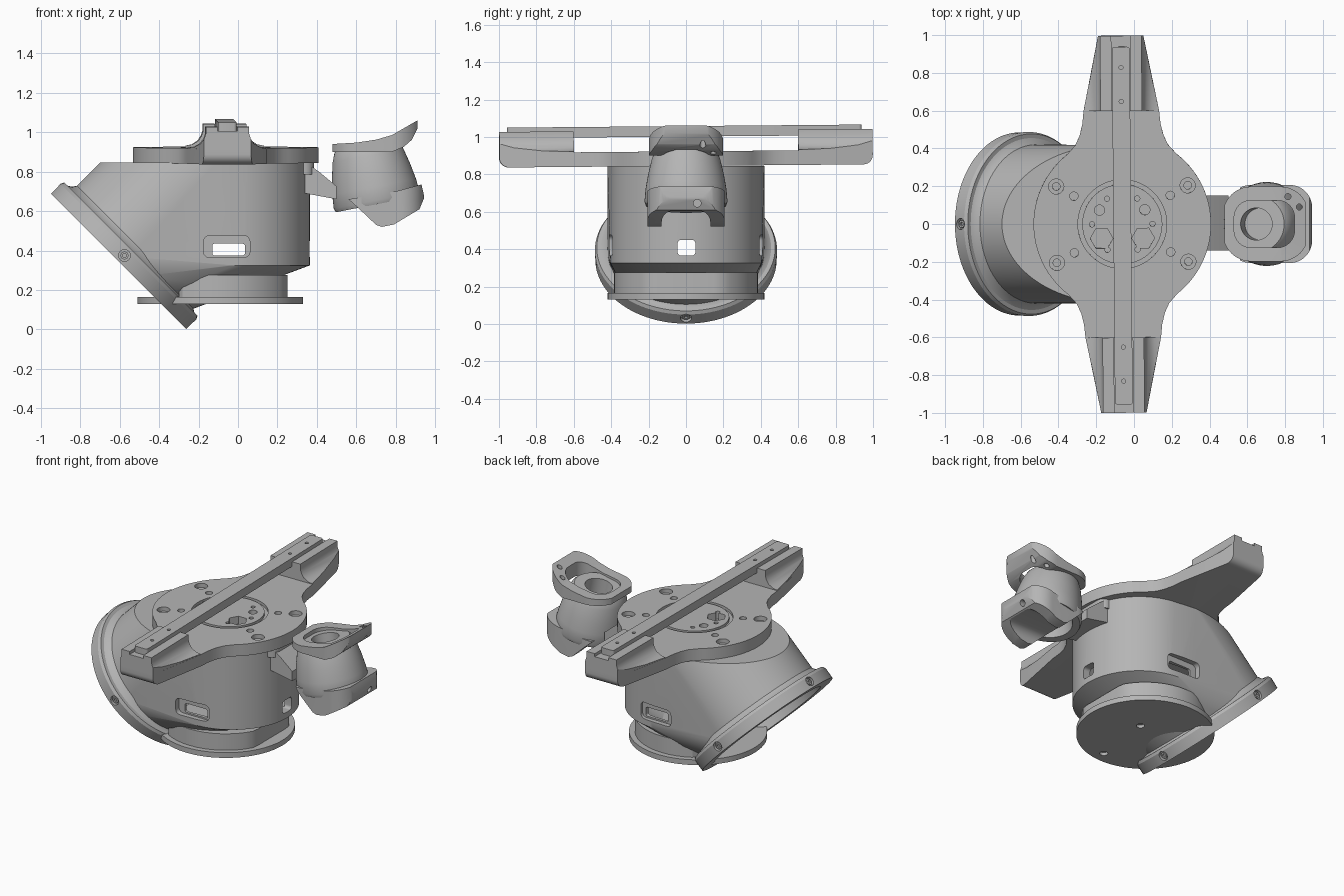
import bpy, bmesh, math
from mathutils import Matrix, Vector

cube = bpy.data.objects.get("Cube")
if cube:
    bpy.data.objects.remove(cube)

GREY = 0.46
mat = bpy.data.materials.new("plain grey")
mat.use_nodes = True
mat.diffuse_color = (GREY, GREY, GREY, 1)
bsdf = mat.node_tree.nodes["Principled BSDF"]
bsdf.inputs["Base Color"].default_value = (GREY, GREY, GREY, 1)
bsdf.inputs["Roughness"].default_value = 0.6


def make(name, bm, matrix=None):
    if matrix:
        bm.transform(matrix)
    bmesh.ops.recalc_face_normals(bm, faces=bm.faces)
    me = bpy.data.meshes.new(name)
    bm.to_mesh(me)
    bm.free()
    me.materials.append(mat)
    ob = bpy.data.objects.new(name, me)
    bpy.context.scene.collection.objects.link(ob)
    return ob


def boolean(ob, cutters, op='DIFFERENCE'):
    for c in cutters:
        m = ob.modifiers.new("cut", 'BOOLEAN')
        m.operation, m.object, m.solver = op, c, 'EXACT'
        bpy.context.view_layer.update()
        ev = ob.evaluated_get(bpy.context.evaluated_depsgraph_get())
        me = bpy.data.meshes.new_from_object(ev)
        ob.modifiers.clear()
        ob.data = me
        bpy.data.objects.remove(c)
    return ob


def prism(name, pts, axis, lo, hi, matrix=None):
    """Extrude a flat outline along x, y or z."""
    put = {'x': lambda a, b, h: (h, a, b), 'y': lambda a, b, h: (a, h, b), 'z': lambda a, b, h: (a, b, h)}[axis]
    bm = bmesh.new()
    ends = [[bm.verts.new(put(a, b, h)) for a, b in pts] for h in (lo, hi)]
    for ring in ends:
        bm.faces.new(ring)
    for i in range(len(pts)):
        j = (i + 1) % len(pts)
        bm.faces.new((ends[0][i], ends[0][j], ends[1][j], ends[1][i]))
    return make(name, bm, matrix)


def lathe(name, profile, matrix=None, closed=False, n=64):
    """Turn (radius, height) pairs about z; closed makes a ring."""
    bm = bmesh.new()
    rings = [[bm.verts.new((r * math.cos(math.tau * i / n), r * math.sin(math.tau * i / n), z))
              for i in range(n)] for r, z in profile]
    pairs = list(zip(rings, rings[1:]))
    if closed:
        pairs.append((rings[-1], rings[0]))
    else:
        bm.faces.new(rings[0])
        bm.faces.new(rings[-1])
    for a, b in pairs:
        for i in range(n):
            j = (i + 1) % n
            bm.faces.new((a[i], a[j], b[j], b[i]))
    return make(name, bm, matrix)


def drum(name, x, y, r, lo, hi, n=32):
    return lathe(name, [(r, lo), (r, hi)], Matrix.Translation((x, y, 0)), n=n)


def rounded(x0, x1, y0, y1, r, n=8):
    pts = []
    for k, (cx, cy) in enumerate(((x1 - r, y1 - r), (x0 + r, y1 - r), (x0 + r, y0 + r), (x1 - r, y0 + r))):
        for i in range(n + 1):
            a = math.pi / 2 * (k + i / n)
            pts.append((cx + r * math.cos(a), cy + r * math.sin(a)))
    return pts


def circle(r, n=96):
    return [(r * math.cos(math.tau * i / n), r * math.sin(math.tau * i / n)) for i in range(n)]


# Tilted mounting flange frame: local z runs up into the body
FLANGE = Matrix.Translation((-0.605, 0, 0.345)) @ Matrix.Rotation(math.radians(45), 4, 'Y')


def housing(name, inset, start, top, low):
    """Hull joining the tilted collar to the upright drum."""
    r = 0.42 - inset
    pts = [FLANGE @ Vector((x, y, start)) for x, y in circle(r)]
    pts += [Vector((-0.105 + x * 1.414 - (0.845 - top), y, top)) for x, y in circle(r) if x < 0]
    drum_r = 0.405 - inset
    for x, y in circle(drum_r):
        if x > -0.1:
            pts += [Vector((-0.04 + x, y, top)), Vector((-0.04 + x, y, low + 0.09))]
    pts += [Vector((-0.27 + x, y, low)) for x, y in circle(0.36 - inset) if x > 0]
    bm = bmesh.new()
    for p in pts:
        bm.verts.new(p)
    out = bmesh.ops.convex_hull(bm, input=bm.verts)
    bmesh.ops.delete(bm, geom=list({g for g in out["geom_interior"] if isinstance(g, bmesh.types.BMVert)}), context='VERTS')
    bmesh.ops.dissolve_limit(bm, angle_limit=0.01, verts=bm.verts, edges=bm.edges)
    return make(name, bm)


# Hollow body with side windows and an end window
body = housing("body_housing", 0, 0.06, 0.845, 0.235)
boolean(body, [housing("cavity", 0.05, -0.03, 0.8, 0.28)])
cuts = [prism("window", rounded(-0.13, 0.035, 0.375, 0.435, 0.012), 'y', -0.6, 0.6),
        prism("end_window", rounded(-0.045, 0.05, 0.365, 0.45, 0.02), 'x', 0.2, 0.6)]
for s in (-1, 1):
    cuts.append(prism("recess", rounded(-0.175, 0.06, 0.365, 0.475, 0.03), 'y', *sorted((s * 0.375, s * 0.6))))
boolean(body, cuts)

# Flange ring with four radial bolts
flange = lathe("mounting_flange", [(0.395, 0), (0.485, 0), (0.487, 0.07), (0.477, 0.088), (0.455, 0.088),
                                   (0.435, 0.1), (0.418, 0.125), (0.395, 0.1)], FLANGE, closed=True, n=96)
bolt_holes = []
for k in range(4):
    side = FLANGE @ Matrix.Rotation(k * math.pi / 2, 4, 'Z') @ Matrix.Translation((0, 0, 0.042)) @ Matrix.Rotation(math.pi / 2, 4, 'Y')
    bolt_holes.append(lathe("hole", [(0.03, 0.465), (0.03, 0.55)], side, n=24))
    lathe("flange_bolt", [(0.02, 0.44), (0.02, 0.478), (0.01, 0.478), (0.01, 0.468)], side, n=24)
boolean(flange, bolt_holes)

# Base disc and neck
base = lathe("base_disc", [(0.42, 0.13), (0.42, 0.165)], Matrix.Translation((-0.09, 0, 0)), n=96)
boolean(base, [drum("hole", 0.0, 0.06, 0.025, 0.1, 0.15), drum("hole", -0.045, -0.34, 0.025, 0.1, 0.15)])
neck = [(min(max(x - 0.09, -0.3), 0.25), y) for x, y in circle(0.385, 48)]
neck = [p for i, p in enumerate(neck) if p[0] not in (-0.3, 0.25) or abs(p[1]) > 0.13]
prism("neck", neck, 'z', 0.16, 0.275)

# Turntable: disc blending into two tapered arms, turned and tilted slightly
TABLE = (Matrix.Translation((-0.062, 0, 0.85)) @ Matrix.Rotation(math.radians(0.5), 4, 'Z')
         @ Matrix.Rotation(math.radians(0.5), 4, 'X'))
quarter = [(0.47 * math.cos(math.radians(a)), 0.47 * math.sin(math.radians(a))) for a in range(0, 53, 4)]
quarter += [(0.245, 0.42), (0.222, 0.47), (0.207, 0.53), (0.2, 0.6), (0.12, 0.998)]
outline = quarter + [(-x, y) for x, y in quarter[:0:-1]]
outline += [(-x, -y) for x, y in outline if abs(y) > 0 or x > 0]
plate = prism("turntable_plate", outline, 'z', -0.005, 0.073)
side = rounded(-0.998, 0.998, -0.005, 0.6, 0.05)
boolean(plate, [prism("end_rounding", side, 'x', -1, 1)], 'INTERSECT')
holes = [lathe("groove", [(0.235, 0.055), (0.235, 0.1), (0.212, 0.1), (0.212, 0.055)], closed=True)]
for sx in (-1, 1):
    for sy in (-1, 1):
        holes += [drum("bore", sx * 0.348, sy * 0.202, 0.04, 0.045, 0.1),
                  drum("bore", sx * 0.348, sy * 0.202, 0.02, 0.01, 0.1),
                  drum("bore", sx * 0.255, sy * 0.15, 0.022, 0.03, 0.1)]
        if sy > 0:
            holes.append(drum("bore", sx * 0.12, 0.075, 0.027, 0.02, 0.1))
        holes.append(drum("bore", sx * 0.08, sy * 0.135, 0.014, 0.02, 0.1, 16))
    holes += [drum("bore", sx * 0.16, 0.0, 0.014, 0.02, 0.1, 16),
              prism("pocket", [(sx * (0.11 + x), -0.075 + y) for x, y in circle(0.06, 6)], 'z', 0.02, 0.1)]
boolean(plate, holes)
plate.data.transform(TABLE)

# Flared end towers carrying the rail
flare = [(0.21, 0.06), (0.21, 0.075), (0.165, 0.082), (0.135, 0.1), (0.118, 0.125), (0.11, 0.15), (0.11, 0.185)]
section = flare + [(0.05, 0.185), (0.05, 0.165)]
section += [(-x, z) for x, z in section[::-1]]
for s, label in ((-1, "front"), (1, "back")):
    tower = prism(label + "_rail_tower", section, 'y', *sorted((s * 0.6, s * 1.0)))
    taper = [(-0.2, s * 0.59), (0.2, s * 0.59), (0.12, s * 0.998), (-0.12, s * 0.998)]
    boolean(tower, [prism("taper", taper, 'z', 0, 0.3)], 'INTERSECT')
    tower.data.transform(TABLE)
rail = prism("rail", rounded(-0.047, 0.047, -0.955, 0.94, 0.015, 4), 'z', 0.152, 0.208)
boolean(rail, [drum("hole", 0, y, 0.011, 0.19, 0.3, 16) for y in (-0.83, -0.65, 0.65, 0.83)])
rail.data.transform(TABLE)

# Bracket from body to side pod
prism("pod_bracket", [(0.2, 0.84), (0.36, 0.835), (0.41, 0.8), (0.5, 0.725), (0.5, 0.66), (0.34, 0.69), (0.2, 0.69)],
      'y', -0.14, 0.15)
prism("body_lip", rounded(0.08, 0.385, -0.16, 0.16, 0.05), 'z', 0.785, 0.847)

# Side pod: tilted hollow barrel
POD = Matrix.Translation((0.705, 0, 0.645)) @ Matrix.Rotation(math.radians(-11), 4, 'Y')
lathe("pod_barrel", [(0.14, 0.08), (0.17, -0.01), (0.215, -0.01), (0.222, 0.01), (0.216, 0.08), (0.202, 0.16),
                     (0.183, 0.24), (0.165, 0.285), (0.15, 0.3), (0.085, 0.3), (0.085, 0.18)], POD)

# Visor ring over the barrel
visor = prism("pod_visor", [(0.48, 0.9), (0.48, 0.94), (0.6, 0.947), (0.7, 0.962), (0.78, 0.985), (0.91, 1.06),
                            (0.91, 1.02), (0.88, 0.96), (0.84, 0.925), (0.78, 0.9)], 'y', -0.3, 0.3)
boolean(visor, [prism("footprint", rounded(0.47, 0.925, -0.198, 0.198, 0.15, 12), 'z', 0.8, 1.2)], 'INTERSECT')
boolean(visor, [prism("opening", rounded(0.53, 0.85, -0.125, 0.125, 0.09), 'z', 0.8, 1.2),
                drum("hole", 0.815, 0.145, 0.016, 0.8, 1.2, 16), drum("hole", 0.875, 0.09, 0.016, 0.8, 1.2, 16)])

# Lower lip with an arched opening
lip = prism("pod_lip", [(0.56, 0.66), (0.61, 0.615), (0.7, 0.53), (0.73, 0.52), (0.79, 0.532), (0.92, 0.61),
                        (0.945, 0.67), (0.93, 0.735), (0.8, 0.7)], 'y', -0.3, 0.3)
boolean(lip, [prism("footprint", rounded(0.5, 0.943, -0.207, 0.207, 0.12, 12), 'z', 0.4, 0.9)], 'INTERSECT')
boolean(lip, [prism("arch", rounded(-0.13, 0.13, 0.3, 0.605, 0.06), 'x', 0.4, 1.1),
              prism("bolt_hole", [(0.06 + x, 0.645 + y) for x, y in circle(0.02, 20)], 'x', 0.88, 1.1)])

# Smooth rounded surfaces while keeping edges crisp
bpy.ops.object.select_all(action='DESELECT')
for ob in bpy.context.scene.objects:
    if ob.type == 'MESH':
        ob.select_set(True)
        bpy.context.view_layer.objects.active = ob
bpy.ops.object.shade_smooth_by_angle(angle=math.radians(28))
